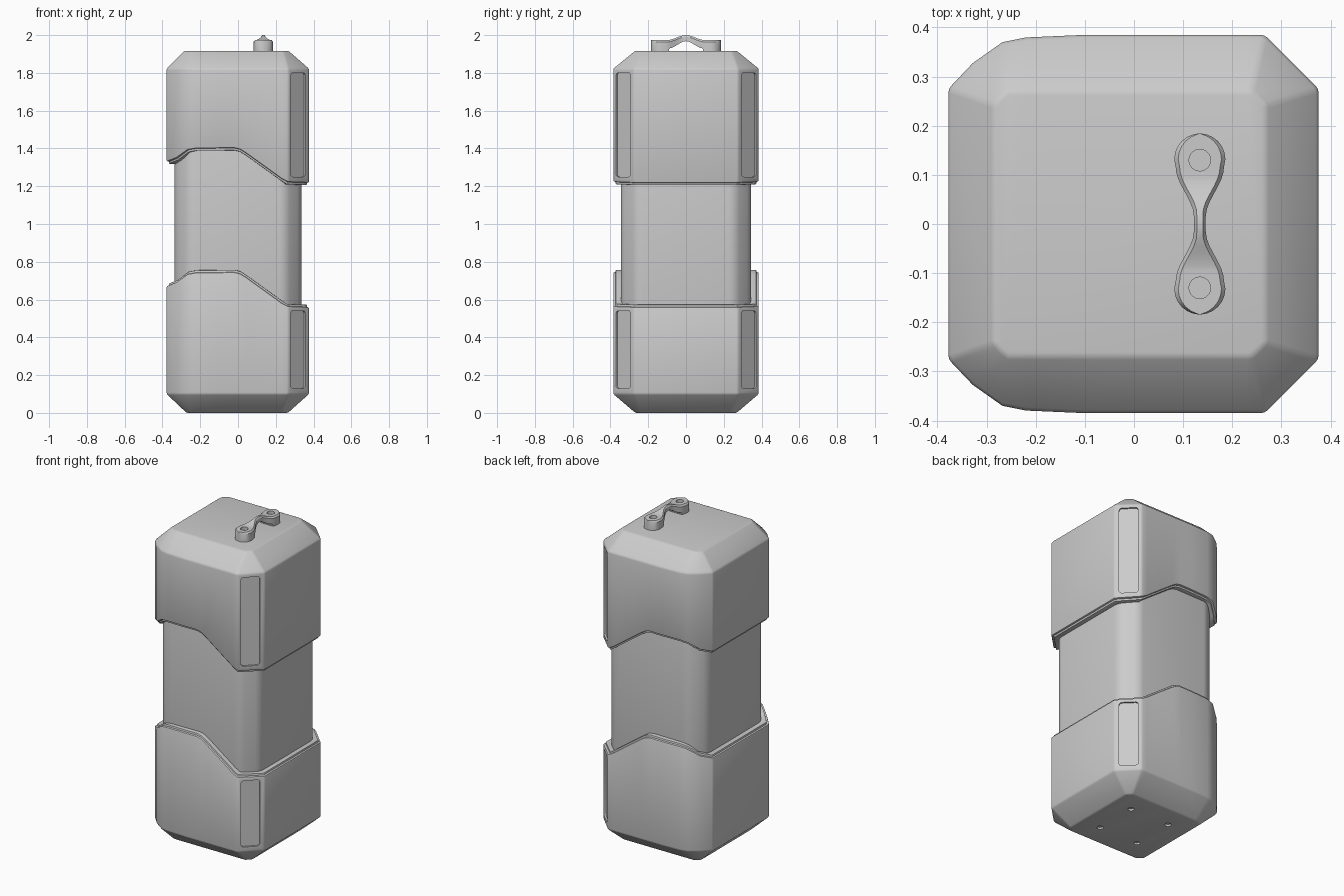
import bpy, bmesh, math
from mathutils import Vector, Matrix

if "Cube" in bpy.data.objects:
    bpy.data.objects.remove(bpy.data.objects["Cube"])

BREAKS = [-0.22, -0.1, -0.02, 0.01, 0.04, 0.13, 0.2, 0.23]
WAVE = [(-0.38, 1.318), (-0.335, 1.333), (-0.27, 1.38), (-0.22, 1.388), (-0.02, 1.39),
        (0.01, 1.383), (0.04, 1.365), (0.2, 1.25), (0.23, 1.228), (0.265, 1.21), (0.4, 1.205)]


def wave(x):
    """Height of the upper seam at x."""
    for (x0, z0), (x1, z1) in zip(WAVE, WAVE[1:]):
        if x <= x1:
            return z0 + (z1 - z0) * (x - x0) / (x1 - x0)
    return WAVE[-1][1]


def outline(xl, xr, yh, c, breaks=BREAKS, soft=0.0):
    """Rectangle with cut corners; soft rounds the left ends of front and back."""
    front = [(xl, c - yh), (xl + c * 0.45, -yh + soft + (c - soft) * 0.45), (xl + c, -yh + soft)]
    front += [(x, -yh + (soft * 0.35 if x < -0.2 else 0)) for x in breaks]
    front += [(xr - c, -yh), (xr, c - yh)]
    return front + [(x, -y) for x, y in reversed(front)]


def finish(name, bm, bevel=0.0, segments=2, cutters=()):
    bmesh.ops.remove_doubles(bm, verts=bm.verts, dist=1e-5)
    bmesh.ops.recalc_face_normals(bm, faces=bm.faces)
    me = bpy.data.meshes.new(name)
    bm.to_mesh(me)
    bm.free()
    ob = bpy.data.objects.new(name, me)
    bpy.context.collection.objects.link(ob)
    bpy.ops.object.select_all(action='DESELECT')
    bpy.context.view_layer.objects.active = ob
    ob.select_set(True)
    if bevel:
        m = ob.modifiers.new("bevel", 'BEVEL')
        m.width, m.segments = bevel, segments
        m.limit_method, m.angle_limit = 'ANGLE', math.radians(28)
        bpy.ops.object.modifier_apply(modifier=m.name)
    for c in cutters:
        m = ob.modifiers.new("cut", 'BOOLEAN')
        m.operation, m.solver, m.object = 'DIFFERENCE', 'EXACT', c
        bpy.ops.object.modifier_apply(modifier=m.name)
        bpy.data.objects.remove(c)
    bpy.ops.object.shade_smooth_by_angle(angle=math.radians(30))
    return ob


def loft(name, rings, **kw):
    """Skin a list of (points, heights) rings and cap both ends."""
    bm = bmesh.new()
    loops = []
    for pts, zs in rings:
        if not isinstance(zs, list):
            zs = [zs] * len(pts)
        loops.append([bm.verts.new((x, y, z)) for (x, y), z in zip(pts, zs)])
    n = len(loops[0])
    for a, b in zip(loops, loops[1:]):
        for i in range(n):
            j = (i + 1) % n
            bm.faces.new((a[i], a[j], b[j], b[i]))
    bm.faces.new(loops[0])
    bm.faces.new(loops[-1])
    return finish(name, bm, **kw)


def panel_cutter(side, z0, z1):
    """Rounded slab sunk into a right-hand corner face."""
    bm = bmesh.new()
    bmesh.ops.create_cube(bm, size=1)
    bmesh.ops.scale(bm, vec=(0.06, 0.108, z1 - z0), verts=bm.verts)
    edges = [e for e in bm.edges if abs(e.verts[0].co.x - e.verts[1].co.x) > 0.01]
    bmesh.ops.bevel(bm, geom=edges, offset=0.015, segments=3, profile=0.5, affect='EDGES')
    centre = Vector((0.318, 0.332 * side, (z0 + z1) / 2)) + Vector((1, side, 0)).normalized() * 0.02
    bm.transform(Matrix.Translation(centre) @ Matrix.Rotation(side * math.pi / 4, 4, 'Z'))
    ob = finish("panel_cutter", bm)
    ob.hide_render = True
    return ob


def hole_cutter(x, y, z, r, depth):
    bm = bmesh.new()
    bmesh.ops.create_cone(bm, cap_ends=True, segments=24, radius1=r, radius2=r, depth=depth * 2)
    bm.transform(Matrix.Translation((x, y, z)))
    ob = finish("hole_cutter", bm)
    ob.hide_render = True
    return ob


outer = outline(-0.378, 0.376, 0.385, 0.11, soft=0.015)
rim = outline(-0.366, 0.364, 0.372, 0.105, soft=0.013)
inner = outline(-0.32, 0.32, 0.33, 0.07)
top = outline(-0.285, 0.268, 0.27, 0.028)
bottom = outline(-0.272, 0.264, 0.268, 0.026)
seam = [wave(x) for x, y in outer]


def shifted(d):
    return [z + d for z in seam]


# Upper and lower shells with sunk corner panels
LOW = -0.633
loft("upper_shell", [(inner, 1.7), (inner, shifted(0.012)), (outer, shifted(0.012)),
                     (outer, 1.822), (top, 1.916)], bevel=0.008,
     cutters=[panel_cutter(s, 1.25, 1.8) for s in (-1, 1)])
loft("lower_shell", [(inner, 0.2), (inner, shifted(LOW - 0.012)), (outer, shifted(LOW - 0.012)),
                     (outer, 0.1), (bottom, 0.0)], bevel=0.008,
     cutters=[panel_cutter(s, 0.13, 0.54) for s in (-1, 1)]
     + [hole_cutter(x, y, 0, 0.018, 0.012) for x in (-0.135, 0.135) for y in (-0.135, 0.135)])

# Thin rims along the wavy seams
loft("upper_rim", [(inner, 1.5), (inner, seam), (rim, seam), (rim, 1.5)], bevel=0.003)
loft("lower_rim", [(inner, 0.4), (inner, shifted(LOW)), (rim, shifted(LOW)), (rim, 0.4)], bevel=0.003)

# Recessed middle body
core = [(x, y) for x, y in outline(-0.336, 0.336, 0.345, 0.085, breaks=[])]
loft("middle_body", [(core, 0.45), (core, 1.5)], bevel=0.03, segments=4)


# Carrying loop: dumbbell plan, arched in the middle
def loop_width(y):
    y = abs(y)
    if y > 0.115:
        return math.sqrt(max(0.052 ** 2 - (y - 0.132) ** 2, 0.003 ** 2))
    t = max(0.0, (y - 0.015) / 0.1)
    t = t * t * (3 - 2 * t)
    return 0.012 + 0.037 * t


def arch(y, half):
    return 0.5 + 0.5 * math.cos(math.pi * min(1, abs(y) / half))


half_ys = [0, 0.015, 0.03, 0.045, 0.06, 0.075, 0.088, 0.092, 0.105, 0.115]
half_ys += [0.132 + 0.052 * math.sin(math.radians(a)) for a in (0, 15, 30, 45, 60, 72, 82, 89)]
rows = []
for y in [-v for v in reversed(half_ys[1:])] + half_ys:
    w = loop_width(y)
    zt = 1.974 + 0.026 * arch(y, 0.1)
    zb = 1.91 if abs(y) > 0.09 else 1.93 + 0.038 * arch(y, 0.09)
    k = max(w - 0.008, w * 0.5)
    rows.append([(0.134 + x, y, z) for x, z in
                 ((-w, zb), (-w, zt - 0.01), (-k, zt), (k, zt), (w, zt - 0.01), (w, zb))])
bm = bmesh.new()
loops = [[bm.verts.new(p) for p in r] for r in rows]
for a, b in zip(loops, loops[1:]):
    for i in range(6):
        bm.faces.new((a[i], a[(i + 1) % 6], b[(i + 1) % 6], b[i]))
bm.faces.new(loops[0])
bm.faces.new(loops[-1])
finish("carry_loop", bm, cutters=[hole_cutter(0.134, s * 0.13, 1.974, 0.022, 0.02) for s in (-1, 1)])
